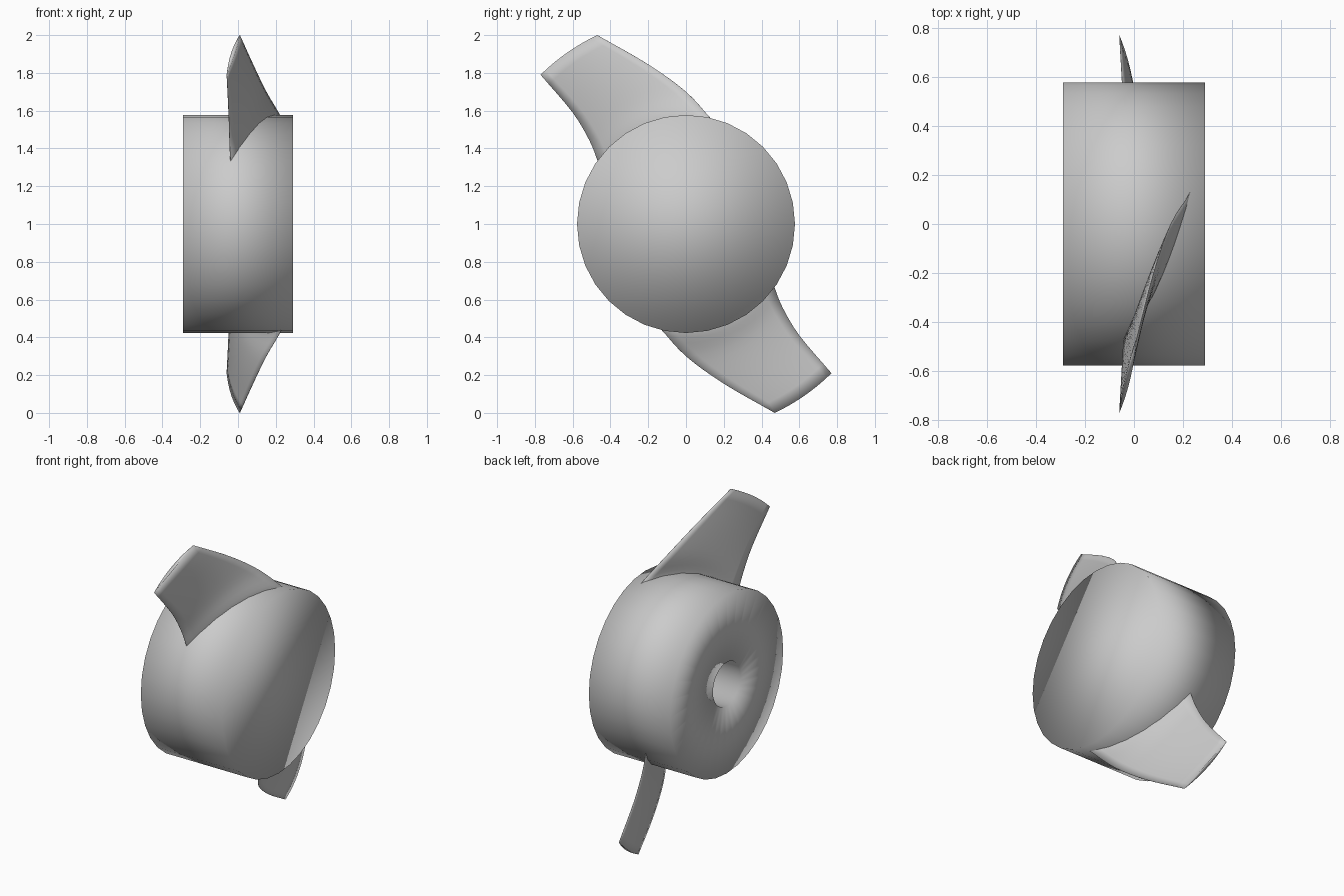
import bpy, bmesh, math
from mathutils import Vector

if "Cube" in bpy.data.objects:
    bpy.data.objects.remove(bpy.data.objects["Cube"])

HUB_R, HUB_HALF, BORE_R, BORE_DEPTH = 0.577, 0.29, 0.14, 0.40
SIDES, CHORD = 32, 10
AXIS_Z = 1.0


def finish(name, bm):
    bmesh.ops.recalc_face_normals(bm, faces=bm.faces)
    mesh = bpy.data.meshes.new(name)
    bm.to_mesh(mesh)
    bm.free()
    mesh.shade_smooth()
    obj = bpy.data.objects.new(name, mesh)
    obj.location.z = AXIS_Z
    bpy.context.collection.objects.link(obj)
    return obj


def loft(bm, rings):
    """Skin a list of closed point rings and cap both ends."""
    loops = [[bm.verts.new(p) for p in ring] for ring in rings]
    n = len(loops[0])
    for a, b in zip(loops, loops[1:]):
        for i in range(n):
            j = (i + 1) % n
            bm.faces.new((a[i], a[j], b[j], b[i]))
    bm.faces.new(loops[0])
    bm.faces.new(loops[-1])


def circle(x, r):
    return [(x, r * math.cos(2 * math.pi * i / SIDES),
             r * math.sin(2 * math.pi * i / SIDES)) for i in range(SIDES)]


# Hub: drum along x with a blind shaft bore on the left face
bm = bmesh.new()
loft(bm, [circle(HUB_HALF, HUB_R), circle(-HUB_HALF, HUB_R),
          circle(-HUB_HALF, BORE_R), circle(-HUB_HALF + BORE_DEPTH, BORE_R)])
finish("hub", bm)

# Blade edges as x, y, z from the shaft axis, root (inside hub) to tip
LEAD = [(0.26, 0.23, 0.46), (0.23, 0.13, 0.56), (0.15, 0.0, 0.70),
        (0.08, -0.20, 0.845), (0.01, -0.47, 1.0)]
TRAIL = [(-0.03, -0.44, 0.27), (-0.04, -0.47, 0.34), (-0.045, -0.51, 0.44),
         (-0.05, -0.60, 0.59), (-0.06, -0.77, 0.79)]
THICK = [0.022, 0.021, 0.018, 0.015, 0.010]


def spline(vals, t):
    """Catmull-Rom sample of a list, t from 0 to 1."""
    s = t * (len(vals) - 1)
    i = min(int(s), len(vals) - 2)
    f = s - i
    p1, p2 = vals[i], vals[i + 1]
    p0 = vals[i - 1] if i > 0 else p1 * 2 - p2
    p3 = vals[i + 2] if i + 2 < len(vals) else p2 * 2 - p1
    return 0.5 * (p1 * 2 + (p2 - p0) * f + (p0 * 2 - p1 * 5 + p2 * 4 - p3) * f ** 2
                  + (p1 * 3 - p0 - p2 * 3 + p3) * f ** 3)


def blade_section(t):
    """Lens section following an arc round the shaft between the two edges."""
    a = spline([Vector(p) for p in LEAD], t)
    b = spline([Vector(p) for p in TRAIL], t)
    half = spline(THICK, t)
    ra, rb = math.hypot(a.y, a.z), math.hypot(b.y, b.z)
    ta, tb = math.atan2(a.z, a.y), math.atan2(b.z, b.y)
    front, back = [], []
    for i in range(CHORD + 1):
        u = i / CHORD
        r, ang = ra + (rb - ra) * u, ta + (tb - ta) * u
        radial = Vector((0, math.cos(ang), math.sin(ang)))
        p = radial * r + Vector((a.x + (b.x - a.x) * u, 0, 0))
        n = (b - a).cross(radial).normalized() * half * (4 * u * (1 - u) + 0.05)
        front.append(p + n)
        back.append(p - n)
    return front + back[::-1]


# Two swept, twisted blades half a turn apart
for name, turn in (("upper_blade", 0), ("lower_blade", math.pi)):
    bm = bmesh.new()
    loft(bm, [blade_section(k / 16) for k in range(17)])
    finish(name, bm).rotation_euler.x = turn
